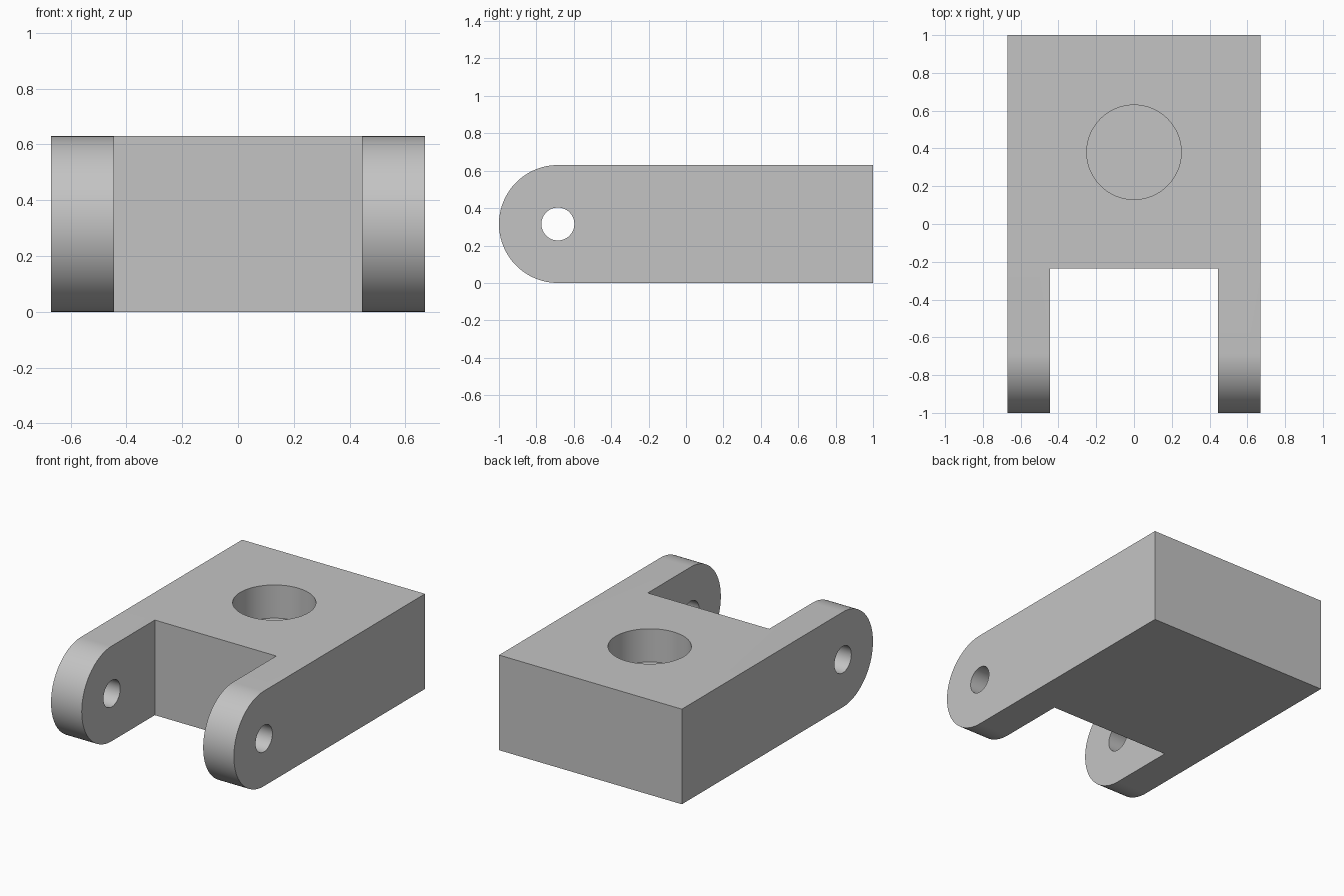
import bpy
import bmesh
from math import sin, cos, pi, radians
from mathutils import Matrix, Vector

cube = bpy.data.objects.get("Cube")
if cube:
    bpy.data.objects.remove(cube, do_unlink=True)

HALF_W, HEIGHT, BACK = 0.67, 0.63, 1.0
R = HEIGHT / 2                      # rounded arm end
PIVOT = Vector((0, R - 1, R))       # pin axis
SLOT_HALF, SLOT_END = 0.445, -0.235

grey = bpy.data.materials.new("plain_grey")
grey.use_nodes = True
colour = (0.55, 0.55, 0.55, 1)
grey.diffuse_color = colour
grey.node_tree.nodes["Principled BSDF"].inputs["Base Color"].default_value = colour


def make_object(name, bm):
    bmesh.ops.recalc_face_normals(bm, faces=bm.faces)
    mesh = bpy.data.meshes.new(name)
    bm.to_mesh(mesh)
    bm.free()
    mesh.materials.append(grey)
    obj = bpy.data.objects.new(name, mesh)
    bpy.context.collection.objects.link(obj)
    return obj


def box(name, low, high):
    low, high = Vector(low), Vector(high)
    bm = bmesh.new()
    bmesh.ops.create_cube(bm, size=1, matrix=Matrix.Translation((low + high) / 2)
                          @ Matrix.Diagonal((*(high - low), 1)))
    return make_object(name, bm)


def cylinder(name, centre, radius, depth, turn=Matrix()):
    bm = bmesh.new()
    bmesh.ops.create_cone(bm, cap_ends=True, segments=96, radius1=radius,
                          radius2=radius, depth=depth,
                          matrix=Matrix.Translation(centre) @ turn)
    return make_object(name, bm)


# Clevis block: side profile with a round front, extruded across x
steps = 64
profile = [(BACK, HEIGHT)]
for i in range(steps + 1):
    a = pi / 2 + pi * i / steps
    profile.append((PIVOT.y + R * cos(a), R + R * sin(a)))
profile.append((BACK, 0))
bm = bmesh.new()
side = bm.faces.new([bm.verts.new((-HALF_W, y, z)) for y, z in profile])
new = bmesh.ops.extrude_face_region(bm, geom=[side])["geom"]
bmesh.ops.translate(bm, vec=(2 * HALF_W, 0, 0),
                    verts=[v for v in new if isinstance(v, bmesh.types.BMVert)])
block = make_object("clevis_block", bm)

# Slot between the arms, cross pin hole, blind hole in the top
hole_depth = 0.22
cutters = [
    box("slot_cutter", (-SLOT_HALF, -2, -1), (SLOT_HALF, SLOT_END, 2)),
    cylinder("pin_cutter", PIVOT, 0.088, 3, Matrix.Rotation(pi / 2, 4, "Y")),
    cylinder("socket_cutter", (0, 0.38, HEIGHT), 0.25, 2 * hole_depth),
]
bpy.ops.object.select_all(action="DESELECT")
block.select_set(True)
bpy.context.view_layer.objects.active = block
for cutter in cutters:
    mod = block.modifiers.new(cutter.name, "BOOLEAN")
    mod.operation, mod.solver, mod.object = "DIFFERENCE", "EXACT", cutter
    bpy.ops.object.modifier_apply(modifier=mod.name)
    bpy.data.objects.remove(cutter, do_unlink=True)

bpy.ops.object.shade_smooth_by_angle(angle=radians(30))
